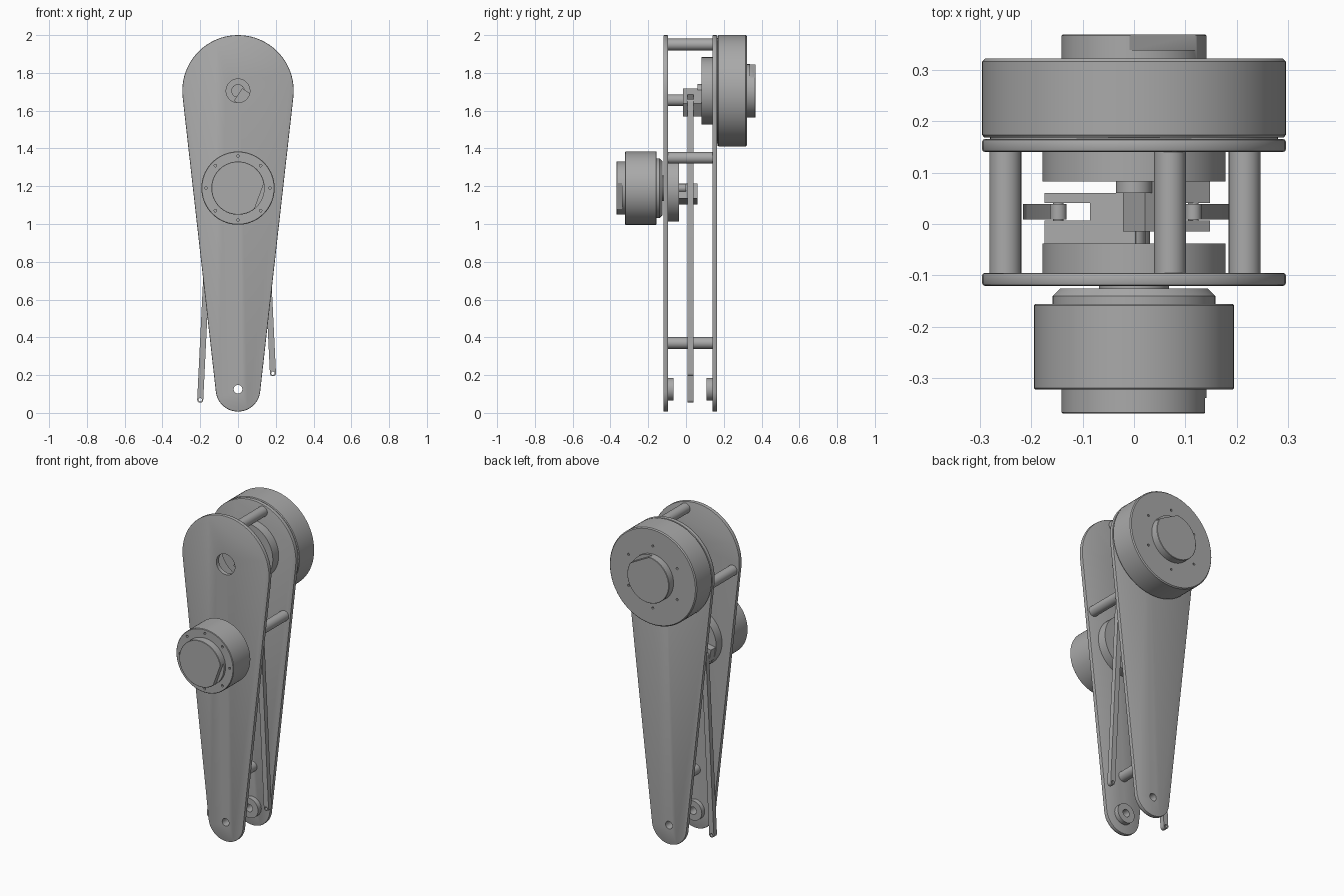
import bpy, bmesh, math
from mathutils import Vector, Matrix

if "Cube" in bpy.data.objects:
    bpy.data.objects.remove(bpy.data.objects["Cube"], do_unlink=True)

TOP_Z, MID_Z, LOW_Z = 1.705, 1.19, 0.125      # main axes along y
grey = bpy.data.materials.new("machined_grey")
grey.use_nodes = True
colour = (0.4, 0.4, 0.4, 1)
grey.diffuse_color = colour
grey.node_tree.nodes["Principled BSDF"].inputs["Base Color"].default_value = colour


def finish(name, bm):
    bmesh.ops.recalc_face_normals(bm, faces=bm.faces)
    mesh = bpy.data.meshes.new(name)
    bm.to_mesh(mesh)
    bm.free()
    mesh.materials.append(grey)
    ob = bpy.data.objects.new(name, mesh)
    bpy.context.collection.objects.link(ob)
    return ob


def activate(ob):
    bpy.ops.object.select_all(action='DESELECT')
    ob.select_set(True)
    bpy.context.view_layer.objects.active = ob


def smooth(ob):
    activate(ob)
    bpy.ops.object.shade_smooth_by_angle(angle=math.radians(30))


def bevel(ob, width):
    mod = ob.modifiers.new("bevel", 'BEVEL')
    mod.width, mod.segments = width, 2
    mod.limit_method, mod.angle_limit = 'ANGLE', math.radians(50)
    activate(ob)
    bpy.ops.object.modifier_apply(modifier=mod.name)


def cut(ob, cutter):
    mod = ob.modifiers.new("cut", 'BOOLEAN')
    mod.operation, mod.object, mod.solver = 'DIFFERENCE', cutter, 'EXACT'
    activate(ob)
    bpy.ops.object.modifier_apply(modifier=mod.name)
    bpy.data.objects.remove(cutter, do_unlink=True)


def prism(name, outline, y0, y1):
    """Extrude an x-z outline along y."""
    bm = bmesh.new()
    face = bm.faces.new([bm.verts.new((x, y0, z)) for x, z in outline])
    ext = bmesh.ops.extrude_face_region(bm, geom=[face])
    bmesh.ops.translate(bm, vec=(0, y1 - y0, 0),
                        verts=[v for v in ext["geom"] if isinstance(v, bmesh.types.BMVert)])
    return finish(name, bm)


def hull(a, ra, b, rb, n=32):
    """Outline of two circles joined by tangents."""
    a, b = Vector(a), Vector(b)
    d = b - a
    base, half = math.atan2(d.y, d.x), math.acos((ra - rb) / d.length)
    pts = []
    for c, r, start, sweep in ((b, rb, -half, 2 * half),
                               (a, ra, half, 2 * math.pi - 2 * half)):
        for i in range(n + 1):
            t = base + start + sweep * i / n
            pts.append((c.x + r * math.cos(t), c.y + r * math.sin(t)))
    return pts


def rods(name, spots, r, y0, y1, n=32):
    """Cylinders along y at the given x-z spots."""
    bm = bmesh.new()
    for x, z in spots:
        m = Matrix.Translation((x, (y0 + y1) / 2, z)) @ Matrix.Rotation(math.pi / 2, 4, 'X')
        bmesh.ops.create_cone(bm, cap_ends=True, segments=n, radius1=r, radius2=r,
                              depth=abs(y1 - y0), matrix=m)
    return finish(name, bm)


def lathe(name, profile, z, n=72):
    """Spin an (r, y) profile around the y axis at height z."""
    bm = bmesh.new()
    vs = [bm.verts.new((r, y, z)) for r, y in profile]
    edges = [bm.edges.new(p) for p in zip(vs, vs[1:])]
    bmesh.ops.spin(bm, geom=vs + edges, cent=(0, 0, z), axis=(0, 1, 0),
                   angle=2 * math.pi, steps=n, use_duplicate=False)
    bmesh.ops.remove_doubles(bm, verts=bm.verts, dist=1e-5)
    return finish(name, bm)


def bar(start, angle, length, width):
    """Rectangle outline running from start at an angle."""
    u = Vector((math.cos(angle), math.sin(angle)))
    w = Vector((-u.y, u.x)) * width / 2
    s = Vector(start)
    return [tuple(p) for p in (s - w, s + u * length - w, s + u * length + w, s + w)]


# Side plates
outline = hull((0, TOP_Z), 0.295, (0, LOW_Z), 0.118)
for name, y0, y1, big in (("front_plate", -0.12, -0.095, [(0, TOP_Z)]),
                          ("back_plate", 0.14, 0.165, [])):
    plate = prism(name, outline, y0, y1)
    bevel(plate, 0.005)
    cut(plate, rods("pivot_cutter", [(0, LOW_Z)], 0.023, y0 - 0.05, y1 + 0.05))
    if big:
        cut(plate, rods("window_cutter", big, 0.063, y0 - 0.05, y1 + 0.05))
    smooth(plate)

# Pivot bosses at the foot
for name, y0, y1 in (("front_boss", -0.096, -0.067), ("back_boss", 0.108, 0.141)):
    smooth(lathe(name, [(0.023, y0), (0.06, y0), (0.06, y1), (0.023, y1), (0.023, y0)], LOW_Z, 40))

# Spacer posts between the plates
for i, spot in enumerate([(0.07, 1.95), (-0.25, 1.655), (0.215, 1.35), (0, 0.37)]):
    smooth(rods("spacer_post_%d" % (i + 1), [spot], 0.031, -0.096, 0.141))


def motor(prefix, z, profile, face_y, out, ring, count, flat_angle):
    """Housing with bolt holes and an end cap with a flat."""
    body = lathe(prefix + "_motor_body", profile, z)
    spots = [(ring * math.cos(2 * math.pi * i / count + math.pi / 2),
              z + ring * math.sin(2 * math.pi * i / count + math.pi / 2)) for i in range(count)]
    cut(body, rods("bolt_cutter", spots, 0.007, face_y - 0.02, face_y + 0.02, 12))
    smooth(body)
    end = face_y + out * 0.046
    cap = lathe(prefix + "_motor_cap",
                [(0, face_y - out * 0.01), (0.141, face_y - out * 0.01),
                 (0.141, end - out * 0.002), (0.139, end), (0, end)], z)
    u = Vector((math.cos(flat_angle), math.sin(flat_angle)))
    cut(cap, prism("flat_cutter", bar(u * 0.12 + Vector((0, z)), flat_angle, 0.1, 0.4),
                   end - out * 0.03, end + out * 0.03))
    smooth(cap)


# Motors
motor("back", TOP_Z, [(0, 0.16), (0.28, 0.16), (0.28, 0.168), (0.291, 0.168), (0.295, 0.173),
                      (0.295, 0.316), (0.289, 0.322), (0, 0.322)],
      0.322, 1, 0.19, 6, math.radians(62))
motor("front", MID_Z, [(0, -0.09), (0.068, -0.09), (0.068, -0.125), (0.143, -0.125),
                       (0.158, -0.14), (0.158, -0.155), (0.191, -0.155), (0.194, -0.158),
                       (0.194, -0.319), (0.191, -0.322), (0, -0.322)],
      -0.322, -1, 0.169, 8, math.radians(-20))

# Inner flanges and output shafts
for name, z, r, y0, y1 in (("back_flange", TOP_Z, 0.178, 0.083, 0.142),
                           ("front_flange", MID_Z, 0.178, -0.097, -0.038),
                           ("back_hub", TOP_Z, 0.035, 0.06, 0.085),
                           ("front_hub", MID_Z, 0.022, -0.04, 0.0)):
    smooth(rods(name, [(0, z)], r, y0, y1, 64))

# Forked cranks
for name, start, angle, length, y0, y1 in (
        ("back_crank", (0, 1.685), math.radians(-33), 0.15, -0.015, 0.083),
        ("front_crank", (0.01, 1.175), math.radians(190), 0.18, -0.038, 0.06)):
    crank = prism(name, bar(start, angle, length, 0.08), y0, y1)
    u = Vector((math.cos(angle), math.sin(angle)))
    cut(crank, prism("slot_cutter", bar(Vector(start) + u * (length - 0.09), angle, 0.2, 0.2),
                     0.007, 0.041))

# Push rods with an eye at the lower end
for name, top, low in (("left_push_rod", (0.115, 1.645), (0.185, 0.21)),
                       ("right_push_rod", (-0.147, 1.15), (-0.2, 0.07))):
    rod = prism(name, hull(top, 0.016, low, 0.016, 12), 0.009, 0.039)
    cut(rod, rods("eye_cutter", [low], 0.009, -0.05, 0.1, 16))
    smooth(rod)
    smooth(rods(name + "_pin", [top], 0.01, -0.01, 0.055, 16))
